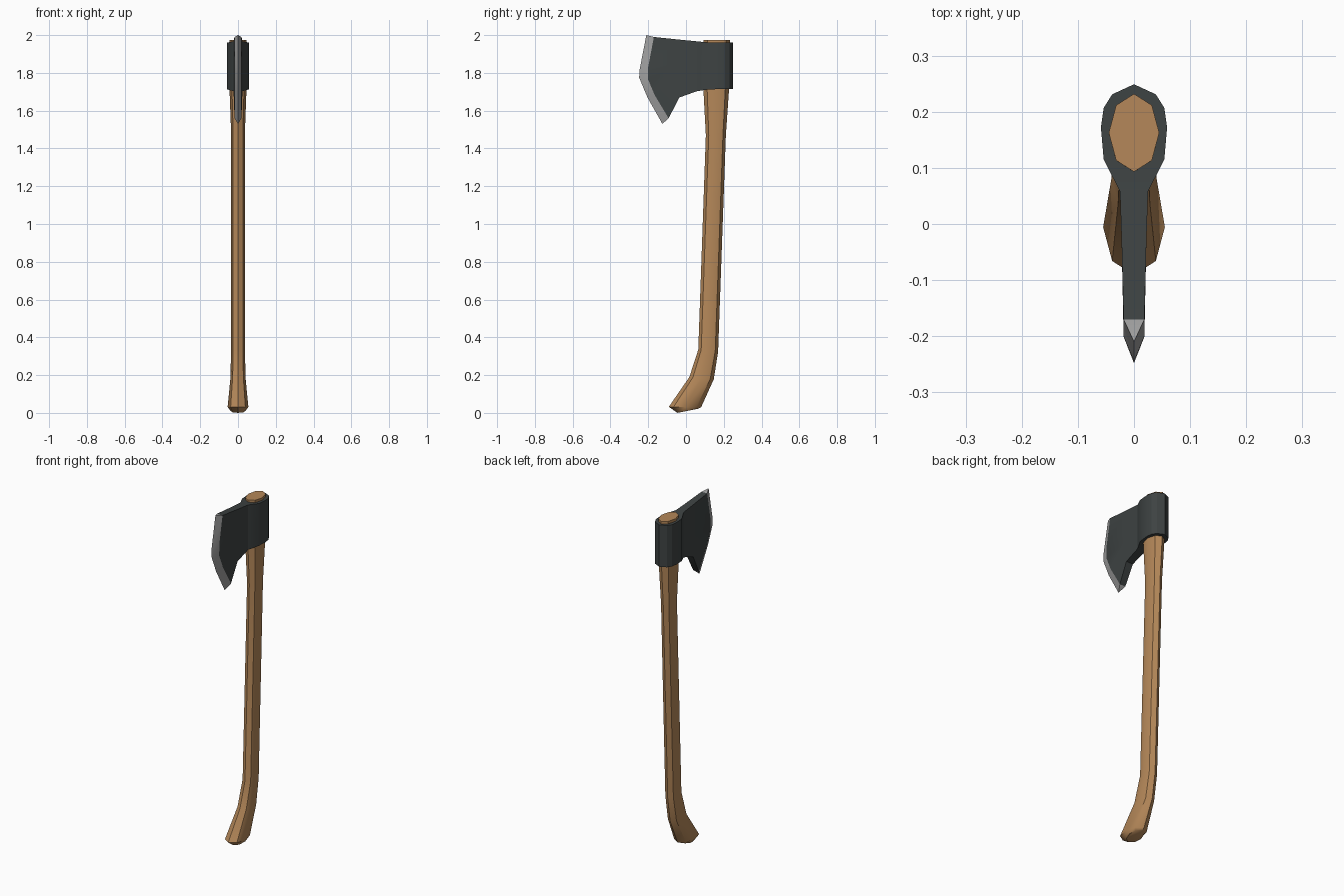
import bpy, bmesh, math
from mathutils import Vector

if "Cube" in bpy.data.objects:
    bpy.data.objects.remove(bpy.data.objects["Cube"])


def material(name, rgb):
    m = bpy.data.materials.new(name)
    m.diffuse_color = (*rgb, 1)
    m.use_nodes = True
    m.node_tree.nodes["Principled BSDF"].inputs["Base Color"].default_value = m.diffuse_color
    return m


wood = material("warm wood", (0.46, 0.245, 0.10))
iron = material("dark iron", (0.048, 0.056, 0.056))
steel = material("bright steel", (0.36, 0.36, 0.36))


def finish(name, bm, mats, angle):
    bmesh.ops.remove_doubles(bm, verts=bm.verts, dist=1e-5)
    bmesh.ops.recalc_face_normals(bm, faces=bm.faces)
    me = bpy.data.meshes.new(name)
    bm.to_mesh(me)
    bm.free()
    for m in mats:
        me.materials.append(m)
    ob = bpy.data.objects.new(name, me)
    bpy.context.collection.objects.link(ob)
    bpy.ops.object.select_all(action='DESELECT')
    ob.select_set(True)
    bpy.context.view_layer.objects.active = ob
    bpy.ops.object.shade_smooth_by_angle(angle=math.radians(angle))


# Handle: octagonal sections (half width, front y, front z, back y, back z)
sections = [
    (0.040, -0.045, 0.000, 0.065, 0.022),
    (0.055, -0.091, 0.032, 0.080, 0.030),
    (0.040, 0.018, 0.190, 0.147, 0.178),
    (0.037, 0.065, 0.335, 0.170, 0.325),
    (0.036, 0.105, 1.470, 0.211, 1.470),
    (0.045, 0.092, 1.715, 0.228, 1.715),
    (0.045, 0.093, 1.975, 0.232, 1.975),
]
bm = bmesh.new()
rings = []
for w, y0, z0, y1, z1 in sections:
    mid = Vector((0, (y0 + y1) / 2, (z0 + z1) / 2))
    half = Vector((0, (y1 - y0) / 2, (z1 - z0) / 2))
    rings.append([bm.verts.new(mid + half * math.cos(k * math.pi / 4)
                               + Vector((w * math.sin(k * math.pi / 4), 0, 0)))
                  for k in range(8)])
for a, b in zip(rings, rings[1:]):
    for k in range(8):
        bm.faces.new((a[k], a[k - 1], b[k - 1], b[k]))
bm.faces.new(rings[0])
bm.faces.new(rings[-1])
finish("handle", bm, [wood], 35)

# Head: straight columns from poll to cheek (half width, y, top z, bottom z)
columns = []
for w, y, top, low in [
    (0.000, 0.249, 1.960, 1.714), (0.039, 0.231, 1.960, 1.714),
    (0.054, 0.207, 1.960, 1.714), (0.059, 0.172, 1.960, 1.714),
    (0.054, 0.115, 1.961, 1.712), (0.025, 0.058, 1.967, 1.703),
    (0.022, -0.035, 1.976, 1.670),
]:
    columns.append((w, [(y, top + (low - top) * t) for t in (0, .42, .6, .75, 1)]))
# Curved start of the ground bevel, then the cutting edge
columns.append((0.0185, [(-0.17, 1.99), (-0.20, 1.832), (-0.201, 1.766),
                         (-0.167, 1.685), (-0.092, 1.56)]))
columns.append((0.0, [(-0.21, 2.0), (-0.245, 1.82), (-0.248, 1.775),
                      (-0.204, 1.67), (-0.125, 1.53)]))
bm = bmesh.new()
grid = [[[bm.verts.new((s * w, y, z)) for y, z in pts] for s in (1, -1)]
        for w, pts in columns]
for i, (a, b) in enumerate(zip(grid, grid[1:])):
    quads = [(a[s][r], a[s][r + 1], b[s][r + 1], b[s][r])
             for s in (0, 1) for r in range(4)]
    quads += [(a[0][r], b[0][r], b[1][r], a[1][r]) for r in (0, -1)]
    for q in quads:
        bm.faces.new(q).material_index = int(i == len(columns) - 2)
finish("axe_head", bm, [iron, steel], 22)
